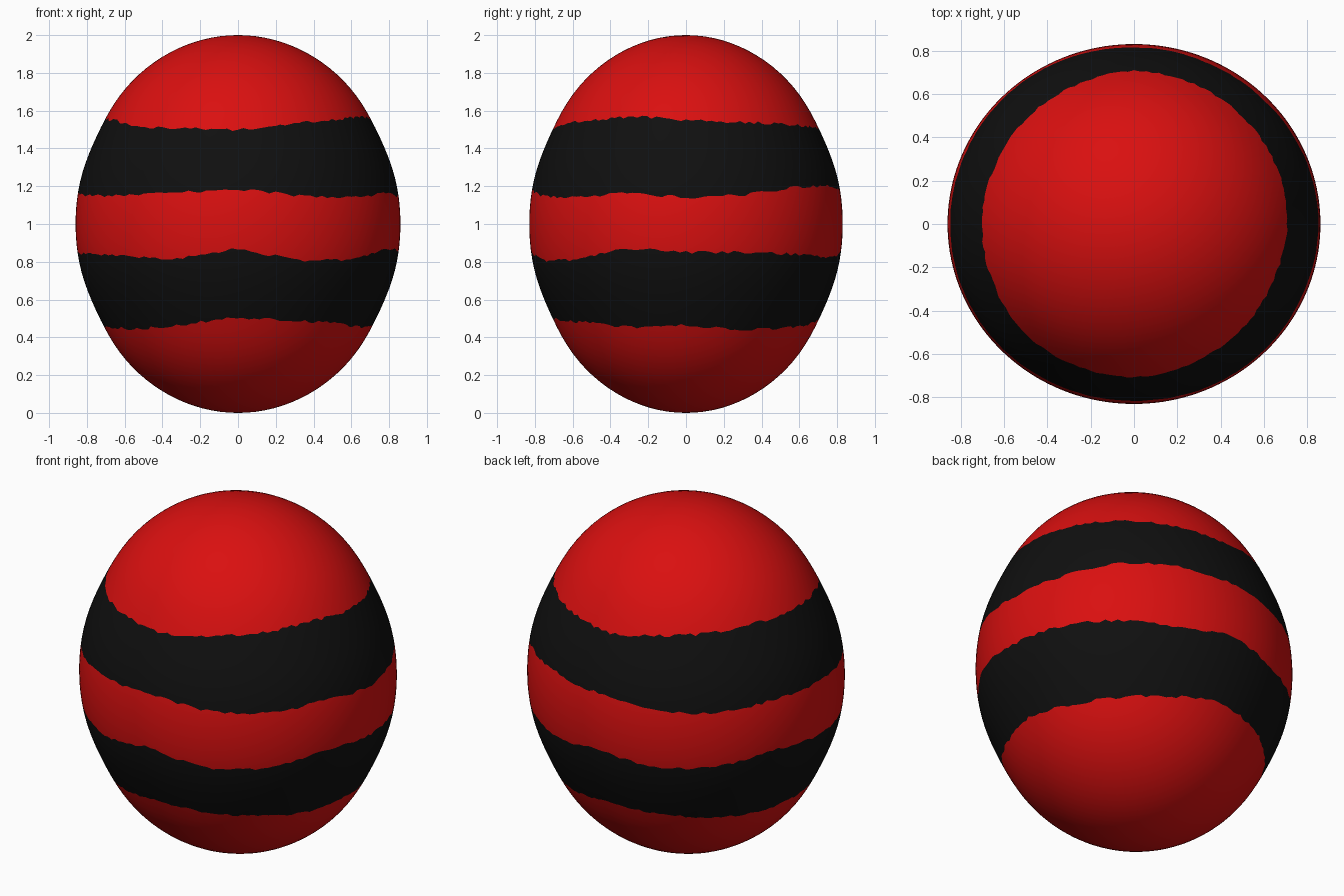
import bpy, bmesh, math, random

cube = bpy.data.objects.get("Cube")
if cube:
    bpy.data.objects.remove(cube, do_unlink=True)
random.seed(4)


def material(name, colour):
    m = bpy.data.materials.new(name)
    m.use_nodes = True
    m.diffuse_color = (*colour, 1)
    bsdf = m.node_tree.nodes["Principled BSDF"]
    bsdf.inputs["Base Color"].default_value = (*colour, 1)
    bsdf.inputs["Roughness"].default_value = 0.6
    return m


red = material("bright red", (0.70, 0.005, 0.005))
black = material("matt black", (0.005, 0.005, 0.005))

SEGMENTS = 160
RX, RY = 0.86, 0.83

# Stripe edge heights, lowest first, at 16 even angles anticlockwise from +x
EDGES = [
    [.465, .44, .445, .465, .50, .485, .46, .45, .455, .45, .445, .47, .505, .49, .475, .45],
    [.85, .85, .84, .82, .86, .81, .82, .87, .85, .84, .83, .815, .87, .805, .81, .87],
    [1.14, 1.155, 1.195, 1.2, 1.185, 1.15, 1.14, 1.165, 1.16, 1.15, 1.15, 1.165, 1.185, 1.15, 1.14, 1.165],
    [1.55, 1.54, 1.53, 1.515, 1.50, 1.53, 1.55, 1.565, 1.56, 1.55, 1.515, 1.505, 1.50, 1.53, 1.55, 1.57],
]
ROWS = [18, 8, 8, 8, 18]  # rows of faces in each colour zone


def edge_latitudes(heights):
    """Ragged edge as one latitude per segment."""
    out = []
    for s in range(SEGMENTS):
        f = s / SEGMENTS * len(heights)
        i = int(f)
        z = heights[i] + (heights[(i + 1) % len(heights)] - heights[i]) * (f - i)
        out.append(math.asin(z + random.uniform(-0.008, 0.008) - 1))
    return out


def surface_point(s, lat):
    """Point on the egg, slightly flattened across the stripes."""
    a = 2 * math.pi * s / SEGMENTS
    dz = math.sin(lat)
    r = math.cos(lat) * (1 - 0.018 * math.exp(-((abs(dz) - 0.5) / 0.2) ** 2))
    return RX * r * math.cos(a), RY * r * math.sin(a), 1 + dz


# Egg body: rings that follow the stripe edges, coloured zone by zone
half = math.pi / 2
bounds = [[-half] * SEGMENTS] + [edge_latitudes(e) for e in EDGES] + [[half] * SEGMENTS]
bm = bmesh.new()
bottom = bm.verts.new((0, 0, 0))
top = bm.verts.new((0, 0, 2))
previous = None
for zone, rows in enumerate(ROWS):
    low, high = bounds[zone], bounds[zone + 1]
    for row in range(1, rows + 1):
        t = row / rows
        last = zone == len(ROWS) - 1 and row == rows
        ring = None if last else [
            bm.verts.new(surface_point(s, low[s] + (high[s] - low[s]) * t))
            for s in range(SEGMENTS)]
        for s in range(SEGMENTS):
            n = (s + 1) % SEGMENTS
            if previous is None:
                face = bm.faces.new((bottom, ring[n], ring[s]))
            elif last:
                face = bm.faces.new((previous[s], previous[n], top))
            else:
                face = bm.faces.new((previous[s], previous[n], ring[n], ring[s]))
            face.material_index = zone % 2
            face.smooth = True
        previous = ring

mesh = bpy.data.meshes.new("striped_egg")
bm.to_mesh(mesh)
bm.free()
mesh.materials.append(red)
mesh.materials.append(black)
egg = bpy.data.objects.new("striped_egg", mesh)
bpy.context.collection.objects.link(egg)
